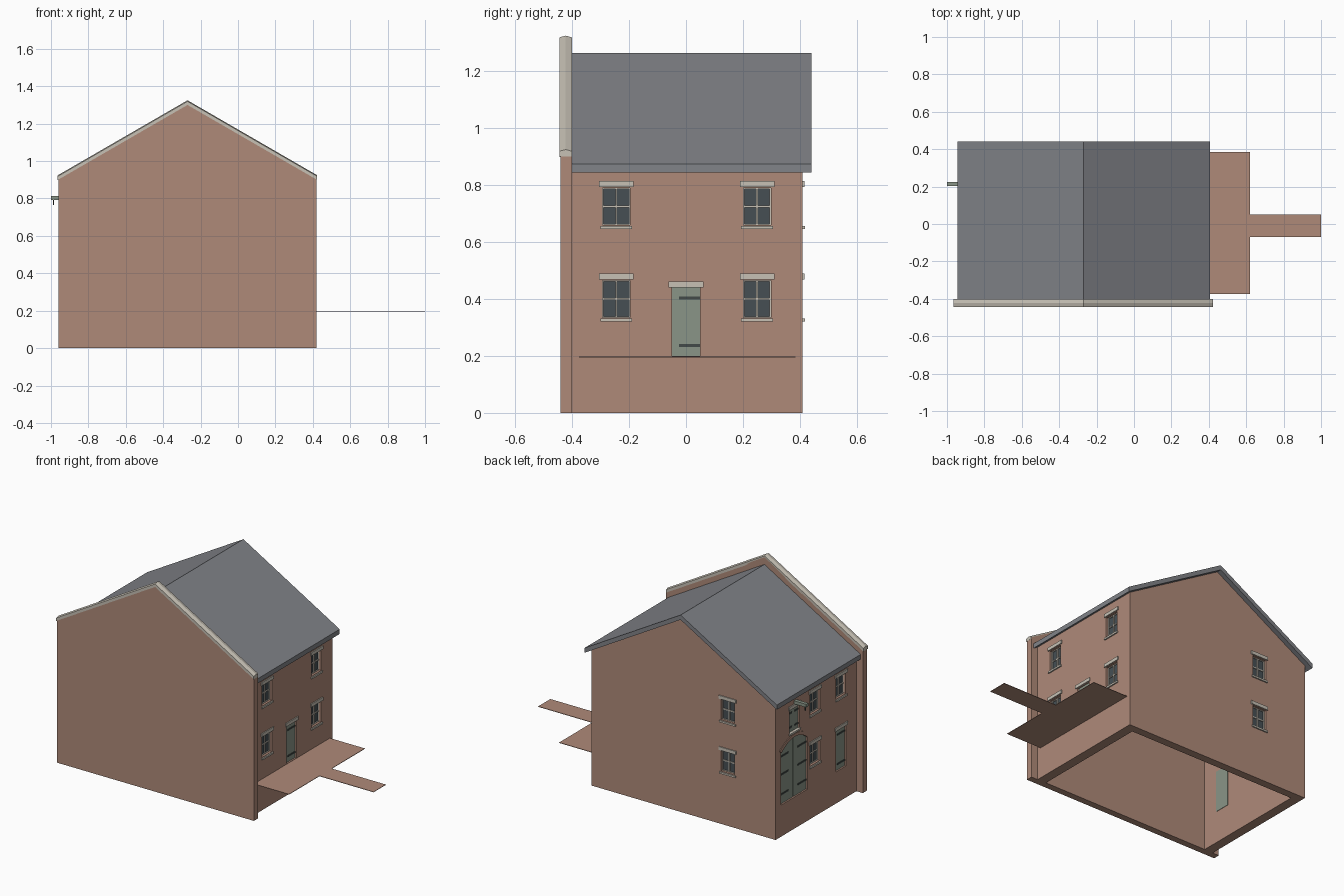
import bpy, bmesh

old = bpy.data.objects.get("Cube")
if old:
    bpy.data.objects.remove(old, do_unlink=True)

XL, XR, YB, RIDGE, SLOPE = -0.915, 0.375, 0.41, -0.27, 0.578


def material(name, r, g, b):
    lin = [((c / 255 + 0.055) / 1.055) ** 2.4 for c in (r, g, b)] + [1]
    m = bpy.data.materials.new(name)
    m.use_nodes = True
    m.diffuse_color = lin
    m.node_tree.nodes["Principled BSDF"].inputs["Base Color"].default_value = lin
    return m


BRICK = material("brick", 175, 138, 121)
SLATE = material("roof slate", 129, 131, 136)
STONE = material("pale stone", 199, 193, 181)
GREEN = material("green paint", 138, 149, 135)
GLASS = material("dark glass", 70, 79, 84)
IRON = material("dark iron", 66, 74, 72)

# Each facing maps (along, outward, up) to world space
FACING = {
    "right": lambda u, d, z: (XR + d, u, z),
    "left": lambda u, d, z: (XL - d, u, z),
    "back": lambda u, d, z: (u, YB + d, z),
    "world": lambda u, d, z: (u, d, z),
}


def loft(name, rings, mat):
    """Joins equal rings of points into a closed solid."""
    bm = bmesh.new()
    vs = [[bm.verts.new(p) for p in ring] for ring in rings]
    n = len(vs[0])
    bm.faces.new(vs[0])
    bm.faces.new(vs[-1])
    for a, b in zip(vs, vs[1:]):
        for i in range(n):
            j = (i + 1) % n
            bm.faces.new((a[i], a[j], b[j], b[i]))
    bmesh.ops.recalc_face_normals(bm, faces=bm.faces)
    me = bpy.data.meshes.new(name)
    bm.to_mesh(me)
    bm.free()
    me.materials.append(mat)
    ob = bpy.data.objects.new(name, me)
    bpy.context.collection.objects.link(ob)
    return ob


def prism(name, side, outline, d0, d1, mat):
    f = FACING[side]
    return loft(name, [[f(u, d, z) for u, z in outline] for d in (d0, d1)], mat)


def box(name, side, u0, u1, z0, z1, d0, d1, mat):
    return prism(name, side, [(u0, z0), (u1, z0), (u1, z1), (u0, z1)], d0, d1, mat)


def gable(x0, x1, z0, apex):
    top = [(x, apex - abs(x - RIDGE) * SLOPE) for x in (x1, RIDGE, x0)]
    return [(x0, z0), (x1, z0)] + top


# House shell, open underneath
shell = prism("house_walls", "world", gable(XL, XR, 0, 1.25), -0.42, YB, BRICK)
cutters = [prism("interior_cutter", "world", gable(XL + 0.06, XR - 0.06, -0.1, 1.2),
                 -0.398, YB - 0.05, BRICK)]

# Front parapet wall with saddle-topped coping
X0, X1 = -0.96, 0.42
prism("parapet_wall", "world", gable(X0, X1, 0, 1.31), -0.44, -0.40, BRICK)
section = [(-0.445, -0.025), (-0.445, -0.006), (-0.4225, 0), (-0.4, -0.006), (-0.4, -0.025)]
loft("parapet_coping",
     [[(x, y, 1.325 - abs(x - RIDGE) * SLOPE + dz) for y, dz in section]
      for x in (X0 - 0.004, RIDGE, X1 + 0.002)], STONE)

# Pitched roof slab
line = [(x, 1.265 - abs(x - RIDGE) * SLOPE) for x in (-0.945, RIDGE, 0.405)]
prism("roof", "world", line + [(x, z - 0.03) for x, z in reversed(line)], -0.40, 0.44, SLATE)

# Raised landing and path
prism("landing_and_path", "world",
      [(XR - 0.01, 0.195), (0.62, 0.195), (0.62, 0.198), (XR - 0.01, 0.198)],
      -0.375, 0.385, BRICK)
box("path", "world", 0.62, 1.0, 0.195, 0.198, -0.07, 0.052, BRICK)


def opening(side, u0, u1, z0, z1):
    cutters.append(box("opening_cutter", side, u0, u1, z0, z1, -0.1, 0.05, BRICK))


def lintel(side, u, half, z):
    box("lintel", side, u - half, u + half, z, z + 0.021, -0.02, 0.006, STONE)


def sill(side, u, half, z):
    box("sill", side, u - half, u + half, z - 0.011, z, -0.03, 0.008, STONE)


def strap(side, u0, u1, z, d):
    box("strap_hinge", side, u0, u1, z - 0.005, z + 0.005, d - 0.002, d + 0.004, IRON)


def window(side, u, z):
    w, h = 0.048, 0.065
    opening(side, u - w, u + w, z - h, z + h)
    box("window_glass", side, u - w, u + w, z - h, z + h, -0.03, -0.02, GLASS)
    # Glazing bars and outer frame
    for c, t in ((-w + 0.002, 0.002), (0, 0.0035), (w - 0.002, 0.002)):
        box("glazing_bar", side, u + c - t, u + c + t, z - h, z + h, -0.025, -0.014, STONE)
    for c, t in ((-h + 0.002, 0.002), (0, 0.0035), (h - 0.002, 0.002)):
        box("glazing_rail", side, u - w, u + w, z + c - t, z + c + t, -0.025, -0.0145, STONE)
    lintel(side, u, 0.06, z + h + 0.003)
    sill(side, u, 0.056, z - h - 0.003)


def door(side, u, half, z0, z1, hinge_end):
    opening(side, u - half, u + half, z0, z1)
    box("door", side, u - half, u + half, z0, z1, -0.062, -0.01, GREEN)
    lintel(side, u, half + 0.012, z1)
    for z in (z0 + 0.037, z1 - 0.037):
        a = u + hinge_end * half
        b = a - hinge_end * half * 1.5
        strap(side, min(a, b), max(a, b), z, -0.01)


# Windows on two storeys
LOW, HIGH = 0.4, 0.725
for side, u, z in [("right", -0.245, LOW), ("right", -0.245, HIGH),
                   ("right", 0.25, LOW), ("right", 0.25, HIGH),
                   ("left", 0.015, LOW), ("left", 0.015, HIGH), ("left", -0.245, HIGH),
                   ("back", -0.58, LOW), ("back", -0.58, HIGH)]:
    window(side, u, z)

# Single doors
door("right", 0, 0.05, 0.2, 0.44, 1)
door("left", -0.245, 0.05, 0.2, 0.46, -1)

# Arched double doors
MID, HALF, BASE, SPRING, RISE = 0.2225, 0.1325, 0.2, 0.53, 0.055


def arc(t0, t1, grow=0.0):
    ts = [t0 + (t1 - t0) * i / 8 for i in range(9)]
    return [(MID + t * (HALF + grow), SPRING + grow + RISE * (1 - t * t)) for t in ts]


cutters.append(prism("arch_cutter", "left",
                     [(MID - HALF, BASE), (MID + HALF, BASE)] + arc(1, 0) + arc(0, -1)[1:],
                     -0.1, 0.05, BRICK))
for s in (-1, 1):
    edge, inner = MID + s * HALF, MID + s * 0.002
    prism("arched_door_leaf", "left",
          [(edge, BASE), (inner, BASE)] + arc(s * 0.015, s), -0.062, -0.01, GREEN)
    for z in (0.26, 0.385, 0.5):
        b = edge - s * 0.085
        strap("left", min(edge, b), max(edge, b), z, -0.01)
    prism("arch_bricks", "left", arc(0, s) + arc(s, 0, 0.018), -0.005, 0.004, BRICK)

# Loft hatch with two leaves
HU, HW, HZ0, HZ1 = 0.22, 0.05, 0.62, 0.77
opening("left", HU - HW, HU + HW, HZ0, HZ1)
for s in (-1, 1):
    a, b = sorted((HU + s * 0.0015, HU + s * HW))
    box("hatch_leaf", "left", a, b, HZ0, HZ1, -0.062, -0.01, GREEN)
    for z in (HZ0 + 0.03, HZ1 - 0.03):
        c, d = sorted((HU + s * HW, HU + s * 0.015))
        strap("left", c, d, z, -0.01)
lintel("left", HU, 0.06, HZ1)
sill("left", HU, 0.056, HZ0)

# Hoist beam and hook
box("hoist_beam", "left", 0.203, 0.225, 0.792, 0.812, -0.02, 0.085, GREEN)
box("hoist_hook", "left", 0.211, 0.217, 0.765, 0.793, 0.068, 0.074, IRON)

# Cut the interior and the openings out of the shell
for c in cutters:
    c.hide_render = True
    mod = shell.modifiers.new("cut", "BOOLEAN")
    mod.operation, mod.solver, mod.object = "DIFFERENCE", "EXACT", c
bpy.context.view_layer.update()
cut = bpy.data.meshes.new_from_object(
    shell.evaluated_get(bpy.context.evaluated_depsgraph_get()))
shell.modifiers.clear()
shell.data = cut
for c in cutters:
    bpy.data.objects.remove(c, do_unlink=True)
